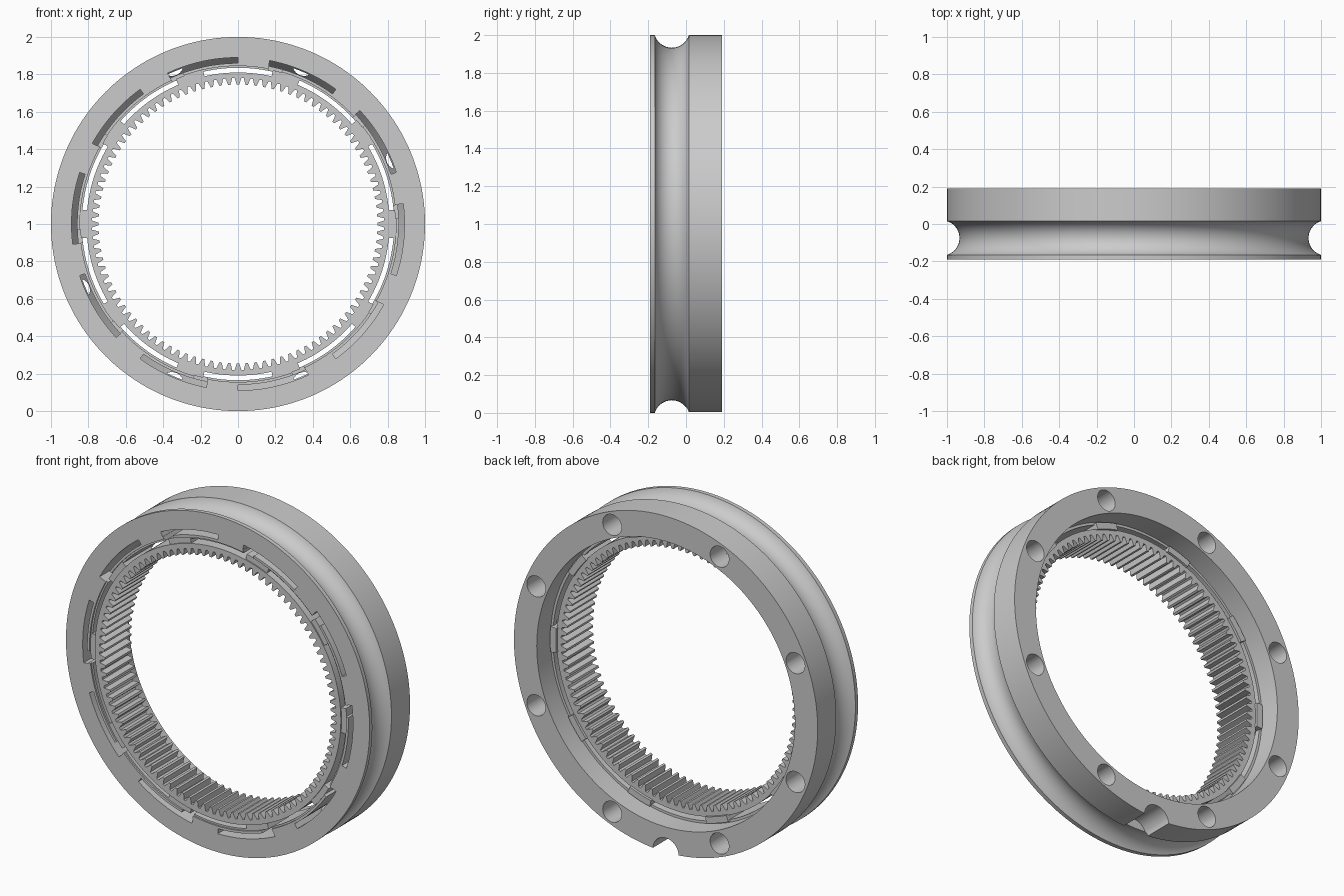
import bpy, bmesh
from math import sin, cos, pi, radians, sqrt
from mathutils import Matrix, Vector

if "Cube" in bpy.data.objects:
    bpy.data.objects.remove(bpy.data.objects["Cube"])

grey = bpy.data.materials.new("plain grey")
grey.use_nodes = True
grey.diffuse_color = (0.6, 0.6, 0.6, 1)
grey.node_tree.nodes["Principled BSDF"].inputs["Base Color"].default_value = (0.6, 0.6, 0.6, 1)

FRONT, BACK, GEAR_BACK = -0.19, 0.19, 0.06
STEP = 36  # angular repeat of the slots, in degrees


def polar(r, a, y):
    return Vector((r * cos(a), y, 1 + r * sin(a)))


def loft(bm, sections, closed):
    """Skin equal-length closed sections into a solid."""
    rows = [[bm.verts.new(p) for p in s] for s in sections]
    n = len(rows[0])
    for i in range(len(rows) if closed else len(rows) - 1):
        a, b = rows[i], rows[(i + 1) % len(rows)]
        for j in range(n):
            k = (j + 1) % n
            bm.faces.new((a[j], a[k], b[k], b[j]))
    if not closed:
        bm.faces.new(rows[0])
        bm.faces.new(rows[-1])


def arc_block(bm, r0, r1, a0, a1, y0, y_in, y_out, steps=12):
    """Curved bar; its far end may slope between inner and outer radius."""
    sections = []
    for i in range(steps + 1):
        a = radians(a0 + (a1 - a0) * i / steps)
        sections.append([polar(r0, a, y0), polar(r1, a, y0),
                         polar(r1, a, y_out), polar(r0, a, y_in)])
    loft(bm, sections, False)


def rod(bm, r, a, radius, y0, y1):
    centre = polar(r, radians(a), (y0 + y1) / 2)
    bmesh.ops.create_cone(bm, cap_ends=True, segments=32, radius1=radius, radius2=radius,
                          depth=y1 - y0,
                          matrix=Matrix.Translation(centre) @ Matrix.Rotation(pi / 2, 4, 'X'))


def finish(bm, name):
    bmesh.ops.recalc_face_normals(bm, faces=bm.faces)
    mesh = bpy.data.meshes.new(name)
    bm.to_mesh(mesh)
    bm.free()
    mesh.materials.append(grey)
    ob = bpy.data.objects.new(name, mesh)
    bpy.context.collection.objects.link(ob)
    return ob


def activate(ob):
    bpy.ops.object.select_all(action='DESELECT')
    ob.select_set(True)
    bpy.context.view_layer.objects.active = ob


def cut(ob, cutter):
    cutter.hide_render = True
    mod = ob.modifiers.new("cut", 'BOOLEAN')
    mod.operation = 'DIFFERENCE'
    mod.solver = 'EXACT'
    mod.object = cutter
    activate(ob)
    bpy.ops.object.modifier_apply(modifier=mod.name)
    bpy.data.objects.remove(cutter)


# Outer ring: revolved profile (radius, y) with a rounded groove and stepped bore
half, depth, mid = 0.09, 0.067, -0.075
R = (half ** 2 + depth ** 2) / (2 * depth)
centre = 1 - depth + R
profile = [(0.845, FRONT), (1, FRONT)]
for i in range(17):
    y = -half * cos(pi * i / 16)
    profile.append((centre - sqrt(R * R - y * y), mid + y))
profile += [(1, BACK), (0.85, BACK), (0.85, GEAR_BACK), (0.835, GEAR_BACK),
            (0.835, -0.18), (0.845, -0.18)]
bm = bmesh.new()
loft(bm, [[polar(r, 2 * pi * i / 160, y) for r, y in profile] for i in range(160)], True)
ring = finish(bm, "outer_ring")

# Front slots with sloping floors
bm = bmesh.new()
for k in range(10):
    a = 90 + STEP * k
    arc_block(bm, 0.86, 0.89, a, a + 25, -0.25, 0.07, 0.02)
cut(ring, finish(bm, "slot_cutter"))

# Notches joining each slot to the bore
bm = bmesh.new()
for k in range(10):
    a = 110 + STEP * k
    arc_block(bm, 0.82, 0.875, a, a + 4.8, -0.26, 0.03, 0.03, 4)
cut(ring, finish(bm, "notch_cutter"))

# Bolt holes in the back and the round keyway at the bottom
bm = bmesh.new()
for k in range(8):
    rod(bm, 0.924, 22.5 + 45 * k, 0.062, 0.03, 0.25)
rod(bm, 1.0, -90, 0.085, 0.0, 0.26)
cut(ring, finish(bm, "hole_cutter"))

# Internal gear: tooth outline paired with a round outside
TEETH = 100
bm = bmesh.new()
sections = []
for t in range(TEETH):
    for offset, r in ((0.0, 0.78), (0.26, 0.78), (0.5, 0.745), (0.76, 0.745)):
        a = 2 * pi * (t + offset - 0.63) / TEETH
        sections.append([polar(r, a, FRONT), polar(0.81, a, FRONT),
                         polar(0.81, a, GEAR_BACK), polar(r, a, GEAR_BACK)])
loft(bm, sections, True)
gear = finish(bm, "internal_gear")

# Webs tying the gear to the ring, leaving open gaps between them
bm = bmesh.new()
for k in range(10):
    a = 102.8 + STEP * k
    arc_block(bm, 0.805, 0.843, a, a + 10.4, -0.183, 0.075, 0.075, 6)
webs = finish(bm, "gear_webs")

for ob in (ring, gear, webs):
    activate(ob)
    bpy.ops.object.shade_smooth_by_angle(angle=radians(25))
